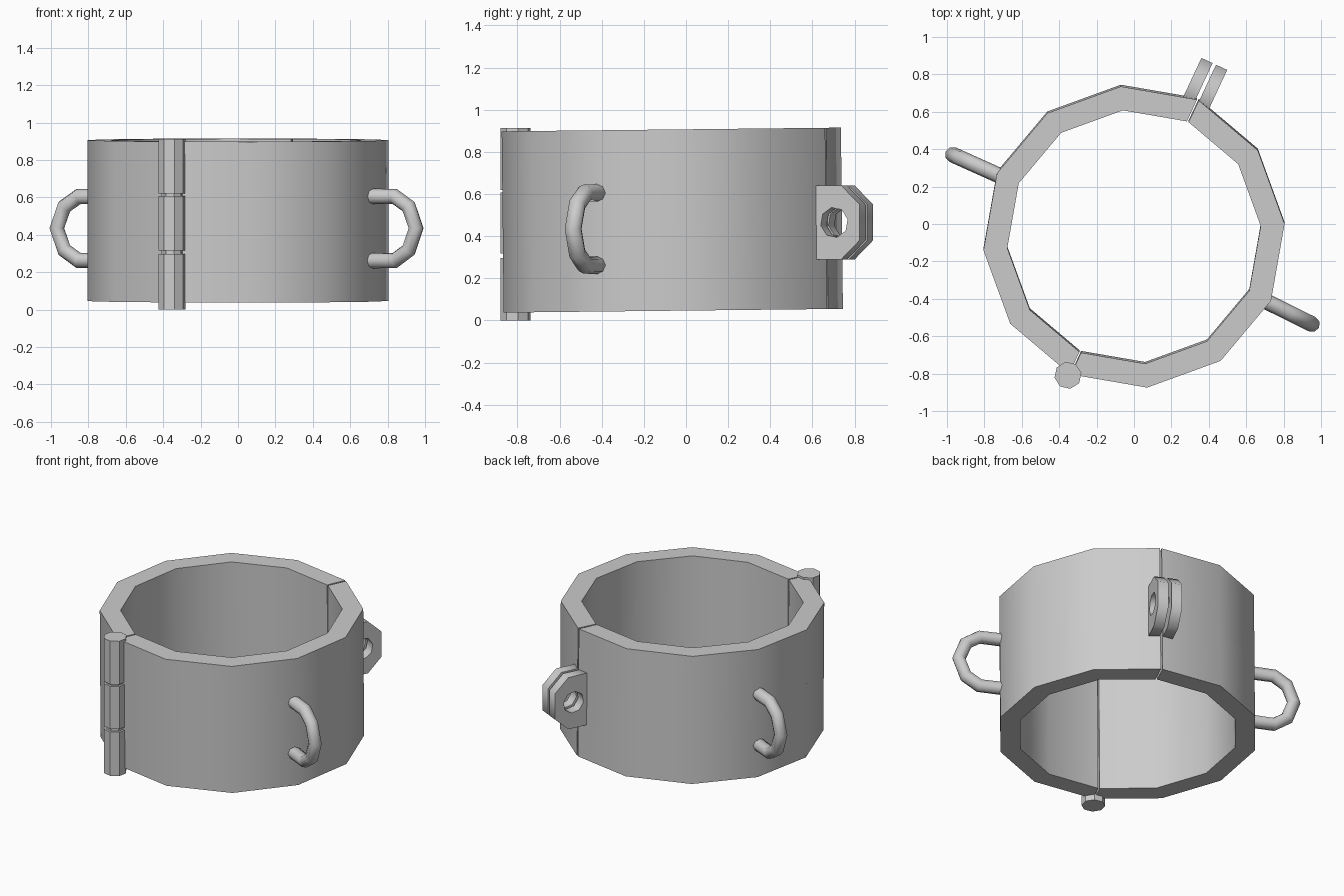
import bpy, bmesh
from math import sin, cos, radians, pi
from mathutils import Matrix, Vector

if "Cube" in bpy.data.objects:
    bpy.data.objects.remove(bpy.data.objects["Cube"])

C = Vector((0, -0.065, 0))      # centre of the band
SEAM = 65                       # clasp direction in degrees


def add_mesh(name, bm, smooth=None):
    bmesh.ops.recalc_face_normals(bm, faces=bm.faces)
    me = bpy.data.meshes.new(name)
    bm.to_mesh(me)
    bm.free()
    ob = bpy.data.objects.new(name, me)
    bpy.context.collection.objects.link(ob)
    if smooth:
        bpy.ops.object.select_all(action='DESELECT')
        ob.select_set(True)
        bpy.context.view_layer.objects.active = ob
        bpy.ops.object.shade_smooth_by_angle(angle=radians(smooth))
    return ob


def add_curve(name, loops, matrix, cyclic, dims, **settings):
    cu = bpy.data.curves.new(name + "_path", 'CURVE')
    cu.dimensions = dims
    for key, val in settings.items():
        setattr(cu, key, val)
    for pts in loops:
        sp = cu.splines.new('POLY')
        sp.points.add(len(pts) - 1)
        for p, (x, y) in zip(sp.points, pts):
            p.co = (x, y, 0, 1)
        sp.use_cyclic_u = cyclic
    tmp = bpy.data.objects.new(name + "_path", cu)
    bpy.context.collection.objects.link(tmp)
    bpy.context.view_layer.update()
    me = bpy.data.meshes.new_from_object(
        tmp.evaluated_get(bpy.context.evaluated_depsgraph_get()))
    bpy.data.objects.remove(tmp)
    me.transform(matrix)
    ob = bpy.data.objects.new(name, me)
    bpy.context.collection.objects.link(ob)
    return ob


def upright(angle, offset=0):
    # local x = outward, local y = up, local z = sideways
    a = radians(angle)
    side = Vector((sin(a), -cos(a), 0))
    m = Matrix(((cos(a), 0, sin(a)), (sin(a), 0, -cos(a)), (0, 1, 0))).to_4x4()
    m.translation = C + side * offset
    return m


# two half bands, meeting at the clasp and the hinge
def half_band(name, start):
    bm = bmesh.new()
    rows = []
    for i in range(7):
        a = start + 30 * i + (0.4 if i == 0 else -0.4 if i == 6 else 0)
        a = radians(a)
        rows.append([bm.verts.new((r * cos(a), r * sin(a), z)) for r, z in
                     ((0.808, -0.43), (0.808, 0.43), (0.68, 0.43), (0.68, -0.43))])
    for p, q in zip(rows, rows[1:]):
        for k in range(4):
            n = (k + 1) % 4
            bm.faces.new((p[k], q[k], q[n], p[n]))
    bm.faces.new(rows[0])
    bm.faces.new(rows[-1])
    bm.transform(Matrix.Translation(C + Vector((0, 0, 0.476))) @ Matrix.Rotation(0.011, 4, 'X'))
    add_mesh(name, bm, 40)


half_band("left_half_band", SEAM)
half_band("right_half_band", SEAM + 180)


# hinge knuckles with a thinner pin
def rod(name, r, z0, z1):
    bm = bmesh.new()
    bmesh.ops.create_cone(bm, cap_ends=True, segments=8, radius1=r, radius2=r, depth=z1 - z0,
                          matrix=Matrix.Translation((-0.353, -0.809, (z0 + z1) / 2))
                          @ Matrix.Rotation(radians(10), 4, 'Z'))
    add_mesh(name, bm)


for i, (z0, z1) in enumerate(((0, 0.297), (0.317, 0.606), (0.62, 0.912))):
    rod(f"hinge_knuckle_{i + 1}", 0.073, z0, z1)
rod("hinge_pin", 0.058, 0.02, 0.9)

# pair of clasp lugs with a through hole
Z = 0.465
outline = [(0.74, Z - 0.175), (0.92, Z - 0.175), (1.016, Z - 0.085),
           (1.016, Z + 0.085), (0.92, Z + 0.175), (0.74, Z + 0.175)]
hole = [(0.883 + 0.072 * cos(k * pi / 4 + 0.2), Z + 0.072 * sin(k * pi / 4 + 0.2)) for k in range(8)]
for name, off in (("left_lug", -0.043), ("right_lug", 0.043)):
    add_curve(name, [outline, hole], upright(SEAM, off), True, '2D',
              fill_mode='BOTH', extrude=0.033)

# side loops
loop = [(0.74, 0.605), (0.934, 0.605), (1.018, 0.55), (1.062, 0.435),
        (1.018, 0.318), (0.934, 0.262), (0.74, 0.262)]
for name, ang in (("left_loop", 155.8), ("right_loop", -26.3)):
    add_curve(name, [loop], upright(ang), False, '3D', bevel_depth=0.042,
              bevel_resolution=2, fill_mode='FULL', use_fill_caps=True,
              twist_mode='MINIMUM')
